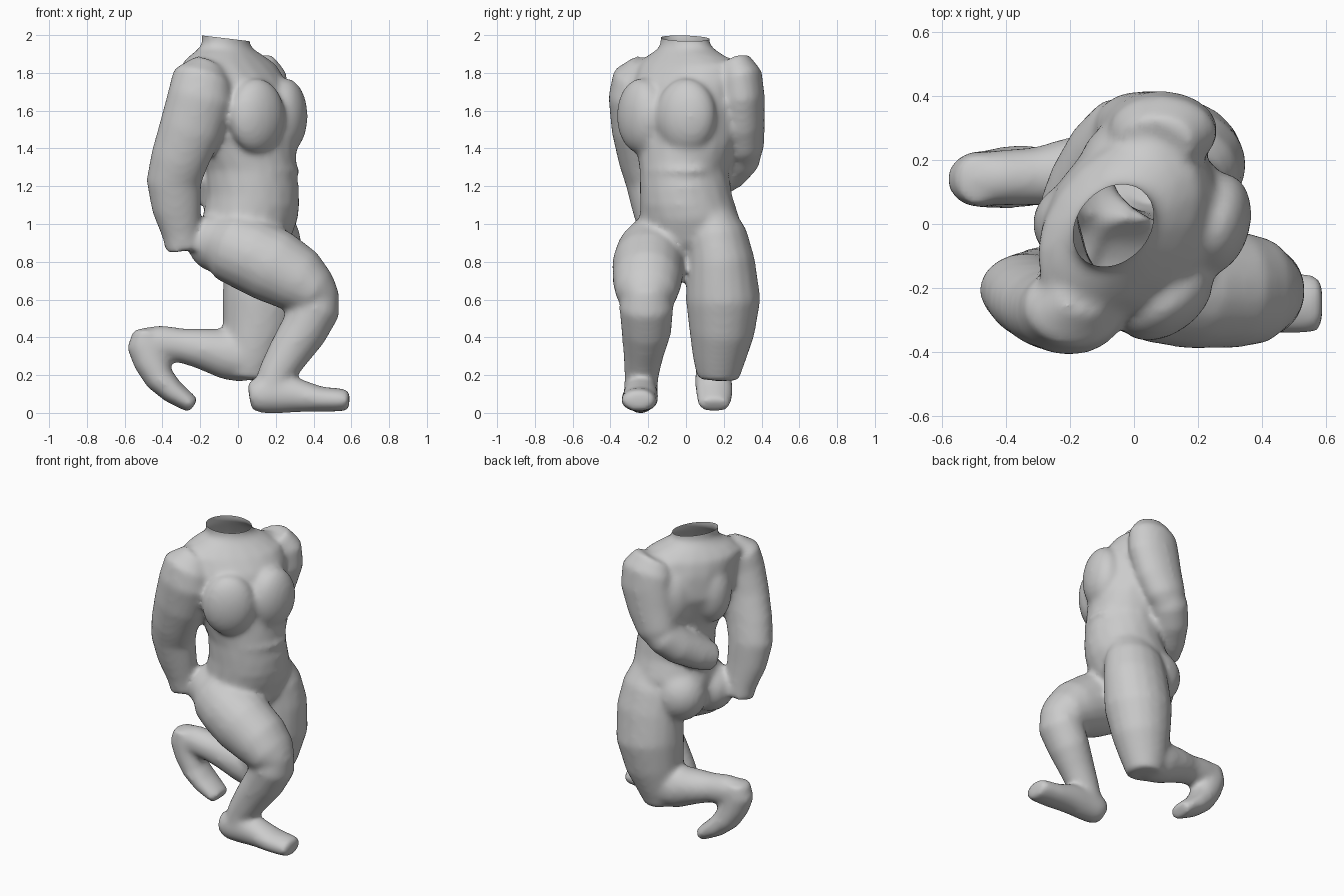
import bpy, bmesh, math
from mathutils import Vector, Matrix

bm = bmesh.new()
SIDES = 18
FACING = -38  # heading of the chest in degrees


def tube(rings):
    """Closed loft; ring = (x, y, z, side radius, depth radius[, heading]).
    Rings with a heading stay level."""
    pts = [Vector(r[:3]) for r in rings]
    loops = []
    for i, r in enumerate(rings):
        t = (pts[min(i + 1, len(pts) - 1)] - pts[max(i - 1, 0)]).normalized()
        a = 0
        if len(r) > 5:
            a = math.radians(r[5])
            t = Vector((0, 0, 1))
        u = Vector((-math.sin(a), math.cos(a), 0))
        u = (u - t * u.dot(t)).normalized()
        v = t.cross(u)
        loops.append([bm.verts.new(pts[i] + u * r[3] * math.cos(k * math.tau / SIDES)
                                   + v * r[4] * math.sin(k * math.tau / SIDES))
                      for k in range(SIDES)])
    for a, b in zip(loops, loops[1:]):
        for k in range(SIDES):
            j = (k + 1) % SIDES
            bm.faces.new((a[k], a[j], b[j], b[k]))
    bm.faces.new(loops[0][::-1])
    bm.faces.new(loops[-1])


def muscle(pos, radii, heading=FACING):
    """Ellipsoid; radii = depth, side, height."""
    m = (Matrix.Translation(pos) @ Matrix.Rotation(math.radians(heading), 4, 'Z')
         @ Matrix.Diagonal((*radii, 1)))
    bmesh.ops.create_uvsphere(bm, u_segments=20, v_segments=12, radius=1, matrix=m)


# torso from pelvis to neck
tube([(.03, .02, .78, .14, .14, -15), (.04, .02, .90, .24, .23, -15),
      (.065, .02, 1.03, .265, .255, -20), (.08, .0, 1.15, .245, .245, -25),
      (.07, -.01, 1.28, .235, .24, -32), (.05, .0, 1.42, .275, .25, -38),
      (.0, .0, 1.60, .315, .27, -38), (-.02, .0, 1.75, .315, .245, -40),
      (-.05, .0, 1.84, .31, .20, -42), (-.06, .0, 1.89, .235, .16, -42),
      (-.065, .0, 1.925, .165, .13, -42), (-.065, -.005, 1.955, .14, .112, -42),
      (-.065, -.005, 2.06, .155, .115, -42)])

# pectorals, shoulder blades, belly folds, buttocks
muscle((.10, -.24, 1.57), (.105, .165, .20), -55)
muscle((.255, .0, 1.57), (.11, .165, .20), -15)
for side in (-1, 1):
    muscle((-.13 + side * .075, .105 + side * .095, 1.60), (.11, .12, .20))
for z in (1.10, 1.19, 1.28):
    muscle((.17, -.045, z), (.145, .20, .05), -28)
muscle((-.10, -.10, .90), (.17, .16, .16), -15)
muscle((-.03, .12, .92), (.19, .17, .18), -15)
# shoulder line
muscle((-.05, .01, 1.80), (.14, .38, .105), -30)

# right arm hanging back
tube([(-.15, -.22, 1.84, .07, .09), (-.19, -.26, 1.77, .13, .16),
      (-.20, -.275, 1.67, .137, .175), (-.25, -.265, 1.50, .13, .17),
      (-.31, -.235, 1.34, .123, .155), (-.34, -.205, 1.22, .115, .147),
      (-.325, -.185, 1.08, .10, .132), (-.30, -.16, .94, .085, .102),
      (-.29, -.15, .86, .082, .095)])

# left arm folded behind the back
tube([(.07, .25, 1.86, .09, .12), (.09, .285, 1.78, .12, .17),
      (.09, .295, 1.68, .122, .175), (.05, .295, 1.53, .122, .16),
      (.0, .30, 1.40, .115, .135), (-.02, .30, 1.33, .08, .09)])
tube([(.02, .34, 1.42, .08, .08), (-.03, .29, 1.37, .12, .12),
      (-.10, .22, 1.29, .12, .115), (-.17, .12, 1.22, .108, .10),
      (-.22, .03, 1.17, .09, .085)])

# right leg: thigh forward, shin down, flat foot
tube([(-.13, -.12, .91, .13, .13), (-.05, -.14, .885, .18, .19),
      (.08, -.17, .83, .205, .20), (.19, -.20, .775, .193, .20),
      (.32, -.205, .70, .185, .178), (.41, -.21, .63, .165, .14),
      (.475, -.215, .59, .11, .095)])
tube([(.45, -.21, .67, .11, .09), (.415, -.21, .56, .145, .132),
      (.345, -.21, .43, .133, .127), (.265, -.225, .31, .108, .112),
      (.20, -.235, .20, .092, .097), (.17, -.24, .10, .088, .092)])
tube([(.06, -.24, .085, .07, .075), (.12, -.24, .095, .09, .10),
      (.22, -.24, .10, .092, .105), (.32, -.24, .09, .095, .09),
      (.44, -.245, .07, .10, .068), (.54, -.25, .067, .095, .062),
      (.59, -.25, .065, .085, .055)])

# left leg: thigh down, shin back, foot hanging behind
tube([(.11, .12, 1.05, .13, .17), (.13, .16, .93, .165, .20),
      (.14, .185, .80, .18, .213), (.13, .197, .60, .199, .215),
      (.10, .19, .42, .173, .185), (.065, .175, .28, .14, .15),
      (.055, .17, .175, .11, .11)])
tube([(.11, .17, .27, .10, .09), (.04, .17, .285, .128, .128),
      (-.06, .17, .31, .128, .135), (-.20, .16, .34, .113, .108),
      (-.30, .15, .355, .093, .092), (-.42, .145, .37, .088, .095),
      (-.53, .14, .38, .08, .065)])
tube([(-.49, .14, .44, .08, .065), (-.487, .14, .36, .088, .105),
      (-.46, .14, .27, .092, .095), (-.415, .145, .18, .098, .08),
      (-.345, .15, .11, .103, .065), (-.235, .15, .035, .085, .045)])

bmesh.ops.recalc_face_normals(bm, faces=bm.faces)
mesh = bpy.data.meshes.new("kneeling_body")
bm.to_mesh(mesh)
bm.free()
body = bpy.data.objects.new("kneeling_body", mesh)
bpy.context.collection.objects.link(body)
bpy.context.view_layer.objects.active = body
body.select_set(True)

# fuse all parts into one smooth skin
fuse = body.modifiers.new("fuse", 'REMESH')
fuse.mode = 'VOXEL'
fuse.voxel_size = .016
soften = body.modifiers.new("soften", 'SMOOTH')
soften.factor = .5
soften.iterations = 14
for name in ("fuse", "soften"):
    bpy.ops.object.modifier_apply(modifier=name)

# rest on the ground, then cut the neck open
bm = bmesh.new()
bm.from_mesh(body.data)
low = min(v.co.z for v in bm.verts)
bmesh.ops.translate(bm, vec=(0, 0, -low), verts=bm.verts)
bmesh.ops.bisect_plane(bm, geom=bm.verts[:] + bm.edges[:] + bm.faces[:],
                       plane_co=(-.065, 0, 1.983), plane_no=(.12, 0, 1),
                       clear_outer=True)
bm.to_mesh(body.data)
bm.free()
bpy.ops.object.shade_smooth()
